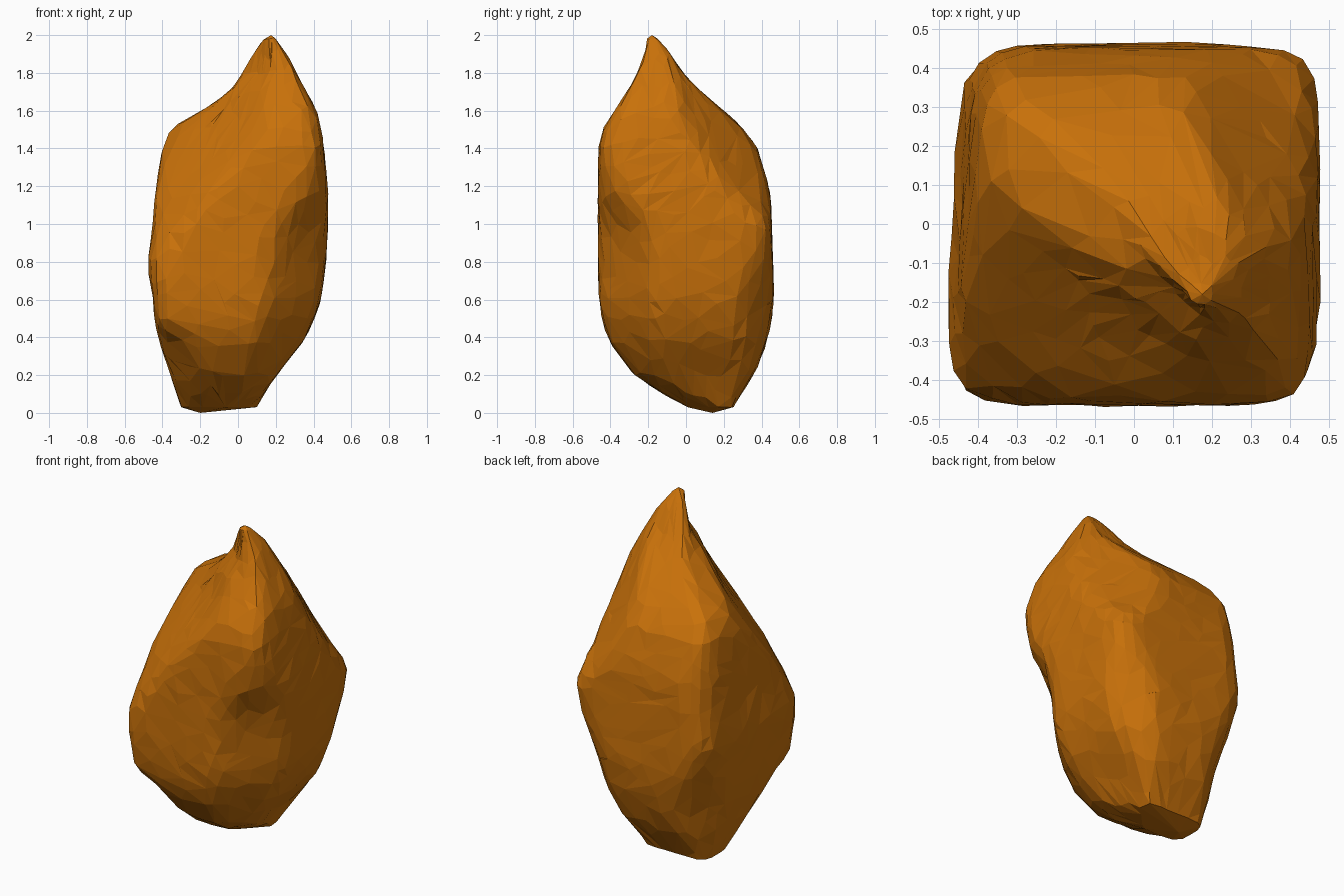
import bpy, bmesh, math, random

if "Cube" in bpy.data.objects:
    bpy.data.objects.remove(bpy.data.objects["Cube"])

random.seed(4)

# Outline of the stone: z, then reach towards
# +x, +x+y, +y, -x+y, -x, -x-y, -y, +x-y
SECTIONS = [
    (0.03, .10, .24, .25, .36, .30, .17, -.01, -.05),
    (0.10, .14, .32, .29, .38, .33, .24, .12, .10),
    (0.20, .20, .37, .36, .41, .365, .32, .28, .24),
    (0.38, .35, .45, .43, .45, .42, .46, .41, .36),
    (0.48, .395, .48, .45, .49, .44, .63, .44, .40),
    (0.60, .44, .51, .465, .54, .45, .63, .46, .43),
    (0.80, .465, .58, .46, .61, .48, .63, .465, .445),
    (0.98, .475, .645, .455, .595, .455, .54, .465, .475),
    (1.17, .475, .49, .445, .57, .445, .44, .465, .575),
    (1.40, .455, .365, .38, .53, .42, .28, .465, .625),
    (1.52, .435, .305, .29, .45, .36, .20, .435, .57),
    (1.60, .42, .265, .20, .34, .19, .155, .38, .53),
    (1.70, .36, .22, .08, .20, .04, .12, .31, .46),
    (1.80, .31, .165, -.02, -.05, -.02, .04, .26, .39),
    (1.90, .26, .11, -.08, -.12, -.07, .03, .22, .32),
    (1.98, .20, .03, -.15, -.21, -.14, .035, .205, .28),
]
SIDES = 64
SHARP = 28
# The -x side leans slightly, so its widest point sits towards the front
NORMALS = [(math.cos(math.radians(a)), math.sin(math.radians(a)))
           for a in (0, 45, 90, 135, 180, 225, 270, 315)]


def section_ring(h):
    """Rounded eight-sided outline reaching h[i] along each direction."""
    cx, cy = (h[0] - h[4]) / 2, (h[2] - h[6]) / 2
    pts = []
    for k in range(SIDES):
        a = 2 * math.pi * k / SIDES
        dx, dy = math.cos(a), math.sin(a)
        total = 0
        for (nx, ny), reach in zip(NORMALS, h):
            c = dx * nx + dy * ny
            if c > 0:
                total += (c / max(reach - cx * nx - cy * ny, .01)) ** SHARP
        r = total ** (-1 / SHARP)
        x, y = cx + r * dx, cy + r * dy
        if x < -.3 and y > -.2:                 # leaning -x side
            x += .05 * (y + .2) * min(1, (-x - .3) / .1)
        pts.append((x, y))
    return pts


# Extra sections so that spacing stays about 0.04
levels = []
for lo, hi in zip(SECTIONS, SECTIONS[1:]):
    steps = max(1, round((hi[0] - lo[0]) / .04))
    for s in range(steps):
        levels.append([a + (b - a) * s / steps for a, b in zip(lo, hi)])
levels.append(list(SECTIONS[-1]))

# Stone body with a pointed tip and a rough underside
bm = bmesh.new()
rings = [[bm.verts.new((x, y, row[0])) for x, y in section_ring(row[1:])]
         for row in levels]
for low, high in zip(rings, rings[1:]):
    for k in range(SIDES):
        n = (k + 1) % SIDES
        bm.faces.new((low[k], low[n], high[n], high[k]))
tip = bm.verts.new((.175, -.18, 2.0))
base = bm.verts.new((-.20, .14, 0.0))
for k in range(SIDES):
    n = (k + 1) % SIDES
    bm.faces.new((rings[-1][k], rings[-1][n], tip))
    bm.faces.new((rings[0][n], rings[0][k], base))

# Soften the section steps, then roughen the surface a little
body = [v for ring in rings[1:-1] for v in ring]
for _ in range(3):
    bmesh.ops.smooth_vert(bm, verts=body, factor=.5,
                          use_axis_x=True, use_axis_y=True, use_axis_z=True)
for v in body:
    for axis in range(3):
        v.co[axis] += random.uniform(-.003, .003)
bmesh.ops.recalc_face_normals(bm, faces=bm.faces)
bmesh.ops.triangulate(bm, faces=bm.faces)

mesh = bpy.data.meshes.new("stone")
bm.to_mesh(mesh)
bm.free()
stone = bpy.data.objects.new("stone", mesh)
bpy.context.collection.objects.link(stone)

# Irregular flat facets
facets = stone.modifiers.new("facets", 'DECIMATE')
facets.ratio = .18

# Amber colour
amber = bpy.data.materials.new("amber")
amber.diffuse_color = (.58, .165, .003, 1)
amber.use_nodes = True
amber.node_tree.nodes["Principled BSDF"].inputs["Base Color"].default_value = amber.diffuse_color
mesh.materials.append(amber)
